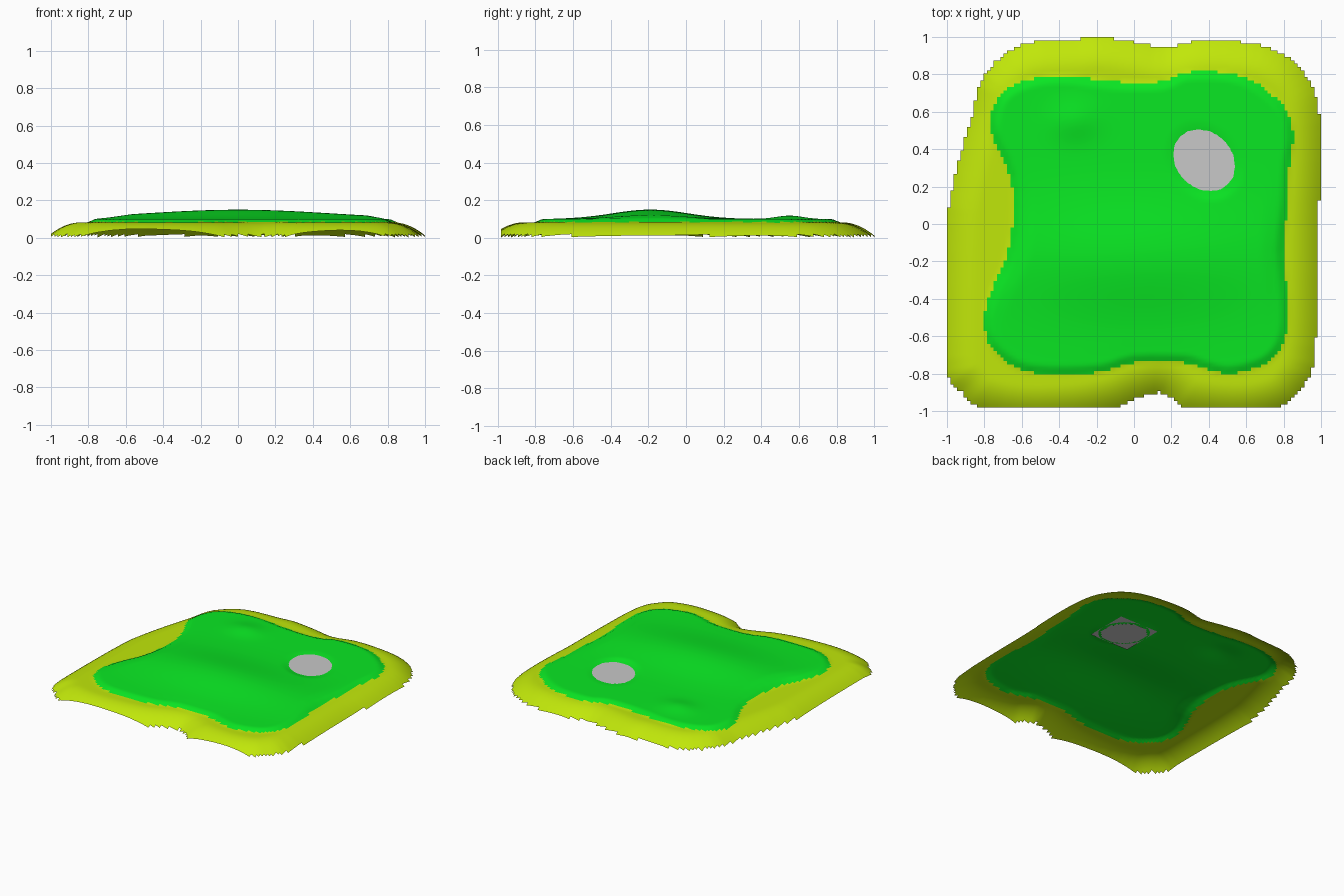
import bpy, bmesh, math

if "Cube" in bpy.data.objects:
    bpy.data.objects.remove(bpy.data.objects["Cube"])

N = 112                      # grid cells per side
STEP = 2 / N
POND = (0.375, 0.34)         # pond centre
POND_Z = 0.096

# Outline of the whole island, clockwise from the back left
SHORE = [(-.86, .6), (-.8, .8), (-.6, .96), (-.3, .99), (-.18, 1.0), (0, .975), (.17, .945),
         (.33, .98), (.5, .98), (.7, .95), (.85, .87), (.95, .74), (.99, .6), (1.0, .4),
         (.995, .2), (.985, 0), (.98, -.4), (.96, -.75), (.88, -.9), (.78, -.98), (.6, -1.02),
         (.4, -1.01), (.27, -.98), (.2, -.93), (.13, -.9), (0, -.94), (-.1, -.98), (-.3, -1.02),
         (-.6, -1.03), (-.83, -.98), (-.92, -.9), (-1.0, -.8), (-1.01, -.5), (-1.0, 0),
         (-.97, .2), (-.92, .4)]
# Outline of the grass
LAWN = [(-.76, .6), (-.7, .7), (-.6, .76), (-.47, .79), (-.33, .79), (-.1, .76), (.15, .76),
        (.27, .81), (.48, .81), (.62, .77), (.75, .68), (.83, .58), (.85, .45), (.83, .3),
        (.82, .1), (.8, -.15), (.82, -.4), (.81, -.6), (.75, -.71), (.65, -.77), (.5, -.8),
        (.37, -.77), (.27, -.74), (0, -.74), (-.17, -.79), (-.45, -.8), (-.63, -.77),
        (-.77, -.65), (-.8, -.5), (-.76, -.35), (-.69, -.2), (-.65, 0), (-.66, .25), (-.76, .48)]


def smooth_loop(pts, sub=3):
    """Closed Catmull-Rom curve through the points."""
    out, n = [], len(pts)
    for i in range(n):
        a, b, c, d = (pts[(i + k) % n] for k in (-1, 0, 1, 2))
        for s in range(sub):
            t = s / sub
            out.append(tuple(0.5 * (2 * q + (r - p) * t + (2 * p - 5 * q + 4 * r - w) * t * t
                                    + (3 * q - p - 3 * r + w) * t ** 3)
                             for p, q, r, w in zip(a, b, c, d)))
    return out


def inside_distance(x, y, loop):
    """Distance to the loop, positive inside."""
    best, inside = 9.0, False
    ax, ay = loop[-1]
    for bx, by in loop:
        dx, dy = bx - ax, by - ay
        t = ((x - ax) * dx + (y - ay) * dy) / (dx * dx + dy * dy)
        t = 0 if t < 0 else 1 if t > 1 else t
        ex, ey = ax + t * dx - x, ay + t * dy - y
        best = min(best, ex * ex + ey * ey)
        if (ay > y) != (by > y) and x < ax + (y - ay) / dy * dx:
            inside = not inside
        ax, ay = bx, by
    return math.sqrt(best) if inside else -math.sqrt(best)


def ramp(t):
    t = min(max(t, 0), 1)
    return t * t * (3 - 2 * t)


def bump(x, y, cx, cy, sx, sy):
    return math.exp(-0.5 * (((x - cx) / sx) ** 2 + ((y - cy) / sy) ** 2))


def pond_distance(x, y):
    """Distance outside the slanted oval pond, negative inside."""
    u = (x - POND[0] - y + POND[1]) / math.sqrt(2)
    v = (x - POND[0] + y - POND[1]) / math.sqrt(2)
    return (math.hypot(u / 0.178, v / 0.145) - 1) * 0.16


shore, lawn = smooth_loop(SHORE), smooth_loop(LAWN)


def height(x, y):
    d, g = inside_distance(x, y, shore), inside_distance(x, y, lawn)
    t = min(d / 0.17, 1)
    z = 0.012 + 0.07 * (1 - (1 - t) ** 2)                      # rounded bank
    z += 0.018 * ramp((g + 0.01) / 0.055)                      # lip of the grass
    hills = 0.05 * bump(x, y, 0, -0.19, 0.5, 0.2) + 0.018 * bump(x, y, -0.32, 0.55, 0.09, 0.07)
    z += hills * ramp((g + 0.02) / 0.15)
    p = pond_distance(x, y)                                    # dip at the pond edge
    if p < 0.06:
        z = POND_Z + (z - POND_Z) * ramp(p / 0.06) + (0.25 * p if p < 0 else 0.05 * p * (1 - p / 0.06))
    return max(z, 0), d, g


def material(name, rgb):
    m = bpy.data.materials.new(name)
    m.diffuse_color = (*rgb, 1)
    m.use_nodes = True
    m.node_tree.nodes["Principled BSDF"].inputs["Base Color"].default_value = m.diffuse_color
    return m


points = {}
for i in range(N + 1):
    for j in range(N + 1):
        x, y = -1 + i * STEP, -1 + j * STEP
        points[i, j] = (x, y, *height(x, y))


def terrain(name, keep, mat):
    """Grid cells for which keep(x, y, shore distance, lawn distance) holds."""
    bm, made = bmesh.new(), {}
    for i in range(N):
        for j in range(N):
            keys = [(i, j), (i + 1, j), (i + 1, j + 1), (i, j + 1)]
            d, g = (sum(points[k][c] for k in keys) / 4 for c in (3, 4))
            if keep(-1 + (i + .5) * STEP, -1 + (j + .5) * STEP, d, g):
                for k in keys:
                    if k not in made:
                        made[k] = bm.verts.new(points[k][:3])
                bm.faces.new([made[k] for k in keys]).smooth = True
    return finish(name, bm, mat)


def finish(name, bm, mat):
    me = bpy.data.meshes.new(name)
    bm.to_mesh(me)
    bm.free()
    me.materials.append(mat)
    ob = bpy.data.objects.new(name, me)
    bpy.context.collection.objects.link(ob)
    return ob


# Sandy bank around the edge, then the grass with an opening for the pond
terrain("bank", lambda x, y, d, g: d > 0 and g <= 0 and y > -0.985,
        material("yellow green", (0.53, 0.8, 0.003)))
terrain("grass", lambda x, y, d, g: g > 0 and pond_distance(x, y) > -0.014,
        material("green", (0.003, 0.8, 0.017)))

# Flat square sheet showing through the opening
bm = bmesh.new()
r = 0.164
bm.faces.new([bm.verts.new((POND[0] + a * r, POND[1] + b * r, POND_Z))
              for a, b in ((-1, -1), (1, -1), (1, 1), (-1, 1))])
finish("pond_surface", bm, material("grey", (0.58, 0.58, 0.58)))
